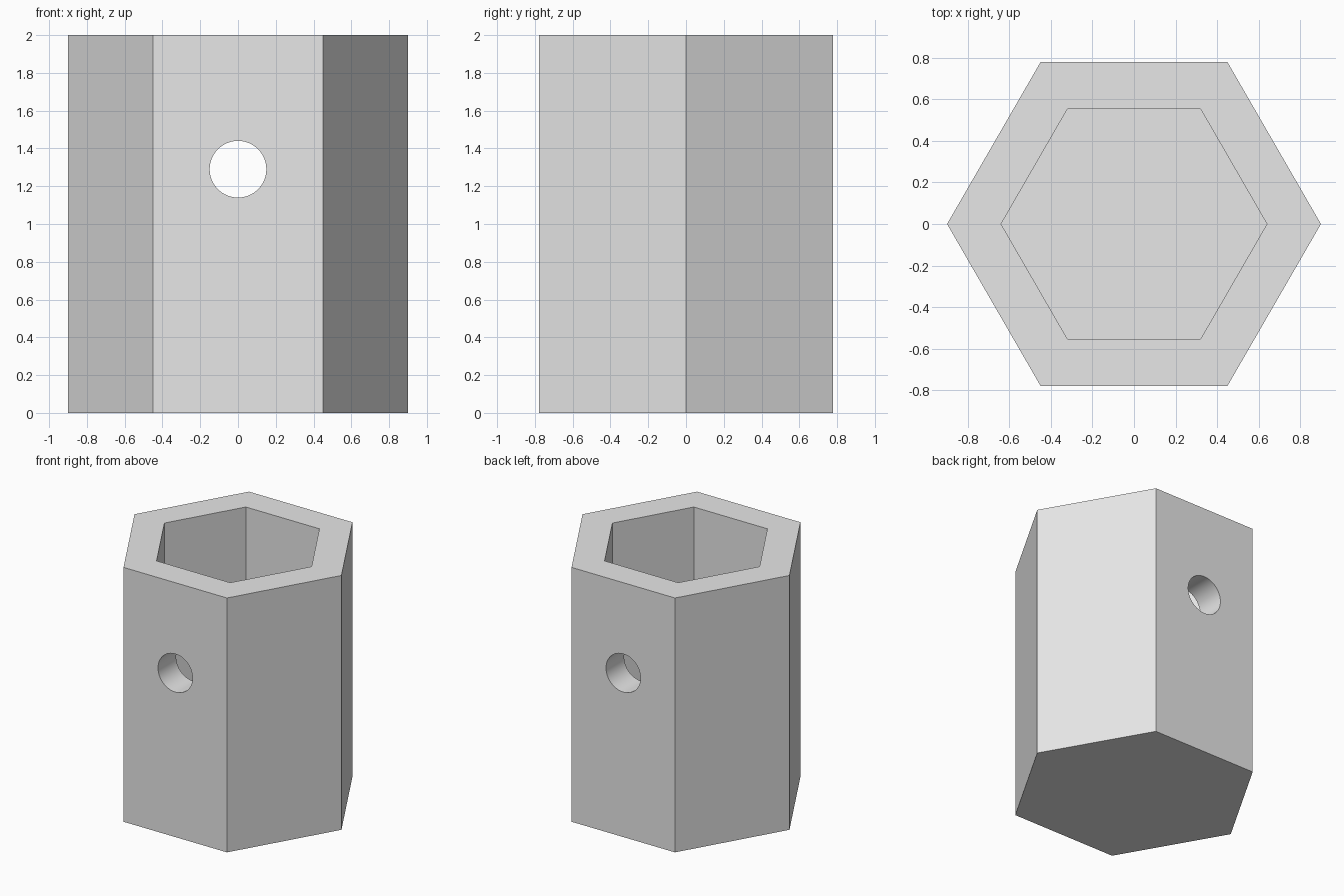
import bpy
from math import radians

default = bpy.data.objects.get("Cube")
if default:
    bpy.data.objects.remove(default, do_unlink=True)

HEIGHT = 2.0
OUTER_RADIUS = 0.9
INNER_RADIUS = 0.64
FLOOR = 0.22
HOLE_RADIUS = 0.15
HOLE_HEIGHT = 1.29

grey = bpy.data.materials.new("light_grey")
grey.use_nodes = True
grey.diffuse_color = (0.8, 0.8, 0.8, 1)
grey.node_tree.nodes["Principled BSDF"].inputs["Base Color"].default_value = (0.8, 0.8, 0.8, 1)


def prism(name, sides, radius, depth, centre, rotation):
    bpy.ops.mesh.primitive_cylinder_add(vertices=sides, radius=radius, depth=depth,
                                        location=centre, rotation=rotation)
    obj = bpy.context.object
    obj.name = name
    obj.data.materials.append(grey)
    return obj


def cut(target, cutter):
    cutter.hide_render = True
    mod = target.modifiers.new("cut", 'BOOLEAN')
    mod.operation = 'DIFFERENCE'
    mod.solver = 'EXACT'
    mod.object = cutter
    bpy.context.view_layer.objects.active = target
    bpy.ops.object.modifier_apply(modifier=mod.name)
    bpy.data.objects.remove(cutter, do_unlink=True)


corner_on_x = (0, 0, radians(90))

# Hexagonal body
body = prism("hexagonal_cup", 6, OUTER_RADIUS, HEIGHT, (0, 0, HEIGHT / 2), corner_on_x)

# Open pocket with a closed floor
pocket = prism("pocket_cutter", 6, INNER_RADIUS, HEIGHT, (0, 0, FLOOR + HEIGHT / 2), corner_on_x)
cut(body, pocket)

# Round hole through the front and back walls
hole = prism("hole_cutter", 64, HOLE_RADIUS, 3, (0, 0, HOLE_HEIGHT), (radians(90), 0, 0))
cut(body, hole)

# Smooth hole walls, crisp edges everywhere else
bpy.ops.object.select_all(action='DESELECT')
body.select_set(True)
bpy.context.view_layer.objects.active = body
bpy.ops.object.shade_smooth_by_angle(angle=radians(30))
